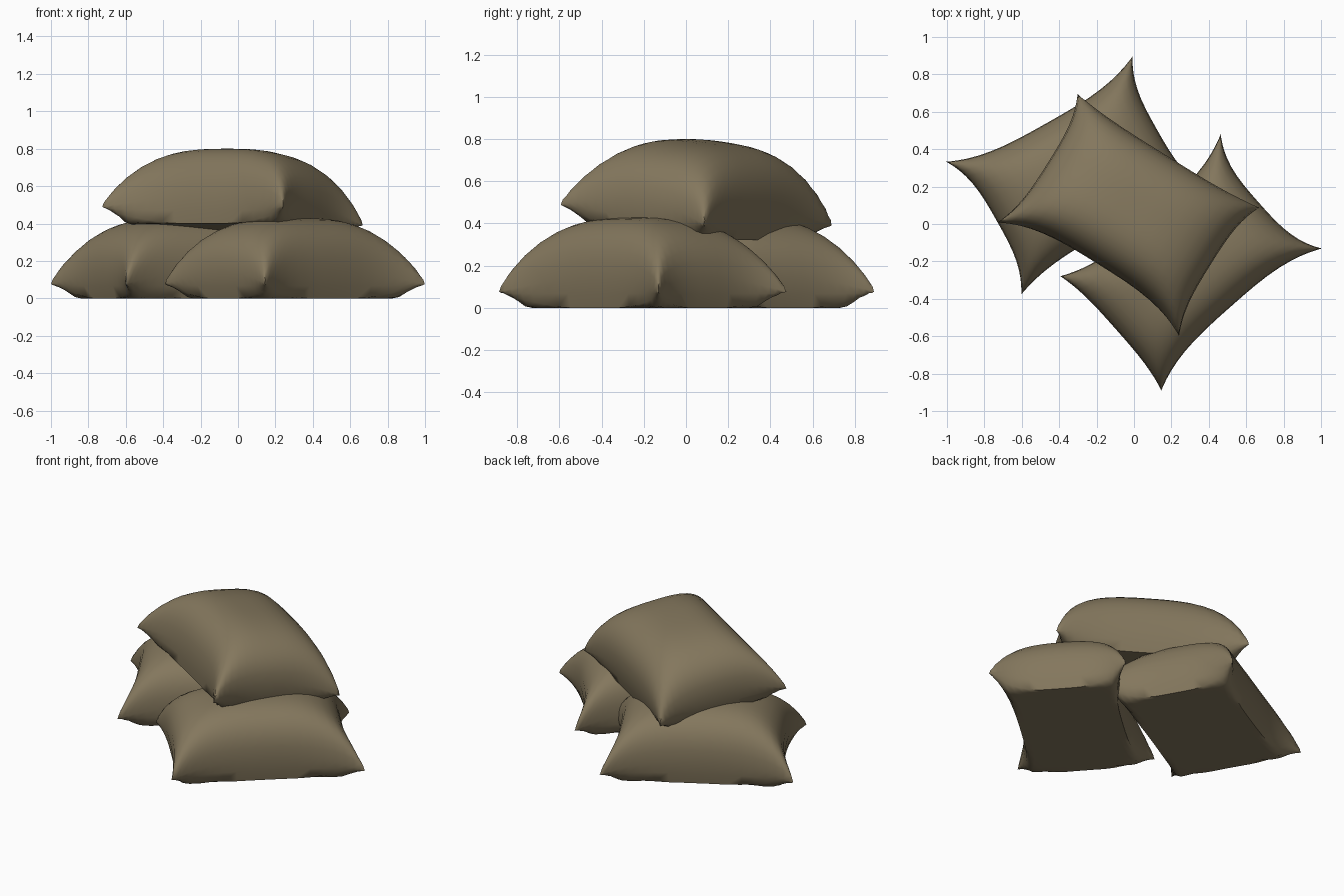
import bpy
import bmesh
import math

if "Cube" in bpy.data.objects:
    bpy.data.objects.remove(bpy.data.objects["Cube"], do_unlink=True)

# Burlap colour
burlap = bpy.data.materials.new("burlap_brown")
burlap.use_nodes = True
colour = (0.23, 0.185, 0.11, 1)
burlap.diffuse_color = colour
shader = burlap.node_tree.nodes["Principled BSDF"]
shader.inputs["Base Color"].default_value = colour
shader.inputs["Roughness"].default_value = 0.9

HALF_LENGTH, HALF_WIDTH, HEIGHT = 0.573, 0.408, 0.43
STEPS = 20


def bag_point(u, v, insets, top):
    """Point on a stuffed bag: pinched corners, domed top, flat underside."""
    left, right, front, back = insets
    x = u * (HALF_LENGTH - (right if u > 0 else left) * (1 - abs(v) ** 3.2))
    y = v * (HALF_WIDTH - (back if v > 0 else front) * (1 - abs(u) ** 3.2))
    seam = 0.075 + 0.07 * (1 - (u * v) ** 2)
    if top:
        dome = max(0, (1 - abs(u) ** 3) * (1 - abs(v) ** 3)) ** 0.42
        z = seam + (HEIGHT - seam) * dome
    else:
        belly = 3.5 * math.sqrt(max(0, (1 - u * u) * (1 - v * v)))
        z = seam * (1 - min(1, belly))
    return x, y, z


def make_bag(name, location, turn, tilt, insets):
    bm = bmesh.new()
    # parameters bunch up toward the seams
    params = [math.sin(math.pi * (i / STEPS - 0.5)) for i in range(STEPS + 1)]
    for top in (True, False):
        grid = [[bm.verts.new(bag_point(u, v, insets, top)) for v in params] for u in params]
        for i in range(STEPS):
            for j in range(STEPS):
                quad = [grid[i][j], grid[i + 1][j], grid[i + 1][j + 1], grid[i][j + 1]]
                bm.faces.new(quad if top else quad[::-1])
    bmesh.ops.remove_doubles(bm, verts=bm.verts, dist=0.0005)
    bmesh.ops.recalc_face_normals(bm, faces=bm.faces)
    mesh = bpy.data.meshes.new(name)
    bm.to_mesh(mesh)
    bm.free()
    mesh.materials.append(burlap)
    bag = bpy.data.objects.new(name, mesh)
    bag.location = location
    bag.rotation_euler = (math.radians(tilt), 0, math.radians(turn))
    bpy.context.collection.objects.link(bag)
    bpy.ops.object.select_all(action="DESELECT")
    bag.select_set(True)
    bpy.context.view_layer.objects.active = bag
    bpy.ops.object.shade_smooth_by_angle(angle=math.radians(60))


# Two bags on the ground, one leaning across them (insets: left, right, front, back)
make_bag("front_sandbag", (0.305, -0.205, 0), 41.5, 0, (0.035, 0.09, 0.09, 0.09))
make_bag("back_sandbag", (-0.305, 0.26, 0), 29.5, 0, (0.08, 0.08, 0.07, 0.085))
make_bag("top_sandbag", (-0.035, 0.04, 0.365), -32, -7, (0.06, 0.06, 0.095, 0.04))
